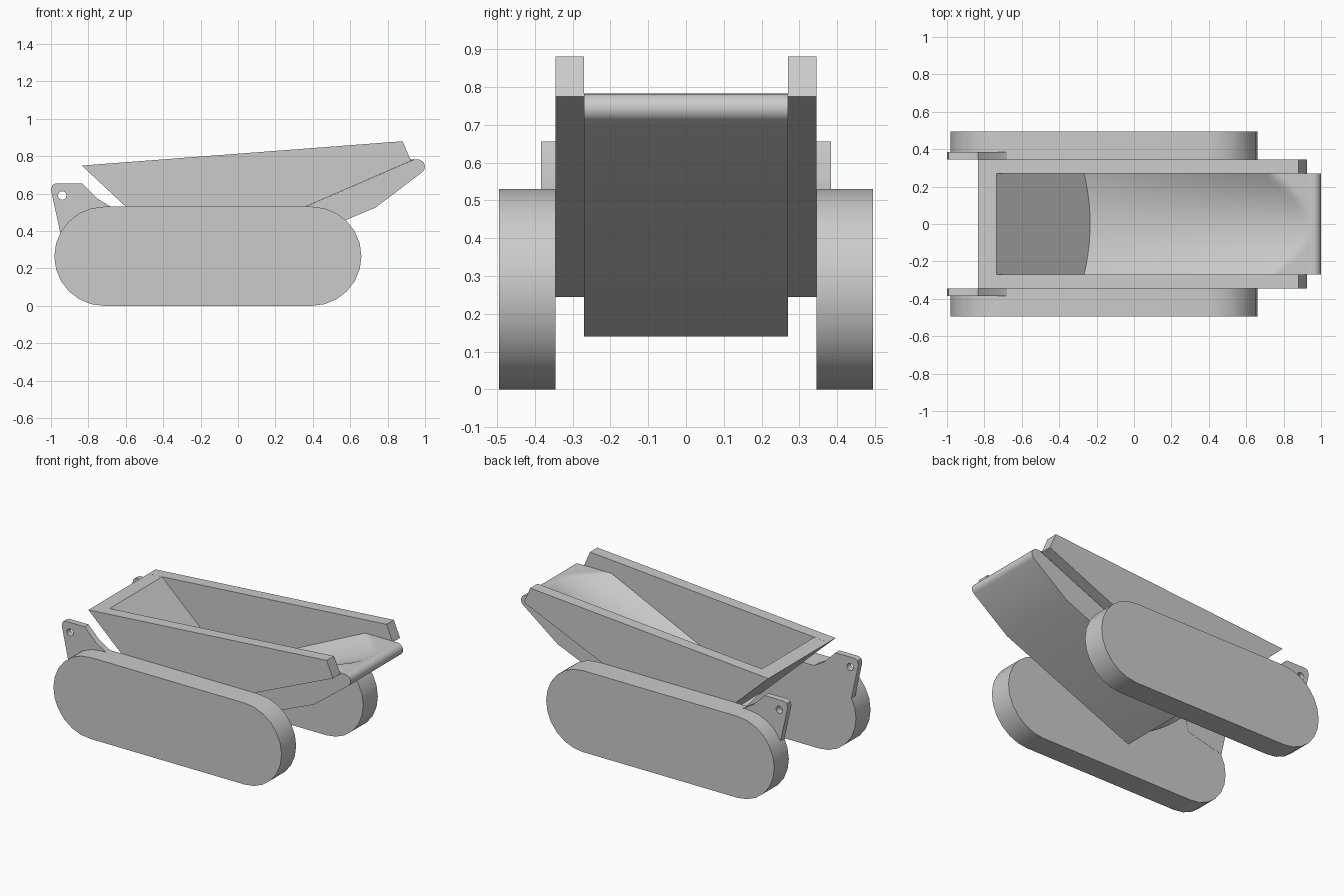
import bpy, bmesh, math

cube = bpy.data.objects.get("Cube")
if cube:
    bpy.data.objects.remove(cube, do_unlink=True)

grey = bpy.data.materials.new("plain_grey")
grey.use_nodes = True
COLOUR = (0.6, 0.6, 0.6, 1)
grey.diffuse_color = COLOUR
grey.node_tree.nodes["Principled BSDF"].inputs["Base Color"].default_value = COLOUR


def smooth(obj, degrees):
    bpy.ops.object.select_all(action='DESELECT')
    obj.select_set(True)
    bpy.context.view_layer.objects.active = obj
    bpy.ops.object.shade_smooth_by_angle(angle=math.radians(degrees))


def arc(cx, cz, r, start, end, steps=12):
    """Points on an arc in the side plane, angles in degrees."""
    angles = [math.radians(start + (end - start) * i / steps) for i in range(steps + 1)]
    return [(cx + r * math.cos(a), cz + r * math.sin(a)) for a in angles]


def plate(name, loops, y0, y1):
    """Side profile (outline plus any holes) extruded from y0 to y1."""
    curve = bpy.data.curves.new(name, 'CURVE')
    curve.dimensions = '2D'
    curve.fill_mode = 'BOTH'
    curve.extrude = abs(y1 - y0) / 2
    for loop in loops:
        spline = curve.splines.new('POLY')
        spline.points.add(len(loop) - 1)
        for point, (x, z) in zip(spline.points, loop):
            point.co = (x, z, 0, 1)
        spline.use_cyclic_u = True
    curve.materials.append(grey)
    obj = bpy.data.objects.new(name, curve)
    bpy.context.collection.objects.link(obj)
    obj.location.y = (y0 + y1) / 2
    obj.rotation_euler.x = math.pi / 2
    bpy.ops.object.select_all(action='DESELECT')
    obj.select_set(True)
    bpy.context.view_layer.objects.active = obj
    bpy.ops.object.convert(target='MESH')
    obj = bpy.context.view_layer.objects.active
    bm = bmesh.new()
    bm.from_mesh(obj.data)
    bmesh.ops.remove_doubles(bm, verts=bm.verts, dist=0.0001)
    bmesh.ops.recalc_face_normals(bm, faces=bm.faces)
    bm.to_mesh(obj.data)
    bm.free()
    smooth(obj, 30)
    return obj


INNER, OUTER = 0.27, 0.345
ROLLER_TOP = 0.782

# Profiles in the side plane
track = arc(-0.717, 0.265, 0.265, 270, 90) + arc(0.395, 0.265, 0.265, 90, -90)
wall = [(-0.835, 0.75), (0.88, 0.88), (0.925, 0.775), (-0.295, 0.245)]
ear = [(-0.95, 0.39), (-1.0, 0.62), (-0.993, 0.645), (-0.975, 0.655), (-0.835, 0.655),
       (-0.755, 0.575), (-0.68, 0.53), (-0.7, 0.45)]
ear_hole = arc(-0.94, 0.59, 0.023, 0, 337.5, 15)

# Mirrored side parts
for side, s in (("left", 1), ("right", -1)):
    plate(side + "_track", [track], s * OUTER, s * 0.495)
    plate(side + "_hopper_wall", [wall], s * INNER, s * OUTER)
    plate(side + "_ear", [ear, ear_hole], s * 0.344, s * 0.384)

# Sloping rear wall between the side walls
plate("hopper_rear_wall", [[(-0.835, 0.75), (-0.735, 0.757), (-0.2, 0.256), (-0.295, 0.245)]],
      -INNER, INNER)

# Conveyor bed with rounded discharge end
bed = [(-0.183, 0.14), (0.735, 0.525)] + arc(0.961, 0.744, 0.038, -52, 90) + \
      [(0.94, ROLLER_TOP), (0.915, 0.77), (-0.295, 0.245)]
plate("conveyor_bed", [bed], -INNER, INNER)

# Dished belt that levels off at the discharge end
X0, X1 = -0.34, 0.945
bm = bmesh.new()
bmesh.ops.create_grid(bm, x_segments=64, y_segments=24, size=0.5)
for v in bm.verts:
    t, across = v.co.x + 0.5, v.co.y * 2
    x = X0 + (X1 - X0) * t
    depth = 0.04 + 0.06 * t
    z = 0.387 + 0.42 * x + depth * across ** 2
    v.co = (x, across * INNER, min(z, ROLLER_TOP))
mesh = bpy.data.meshes.new("dished_belt")
bm.to_mesh(mesh)
bm.free()
mesh.materials.append(grey)
belt = bpy.data.objects.new("dished_belt", mesh)
bpy.context.collection.objects.link(belt)
smooth(belt, 30)
